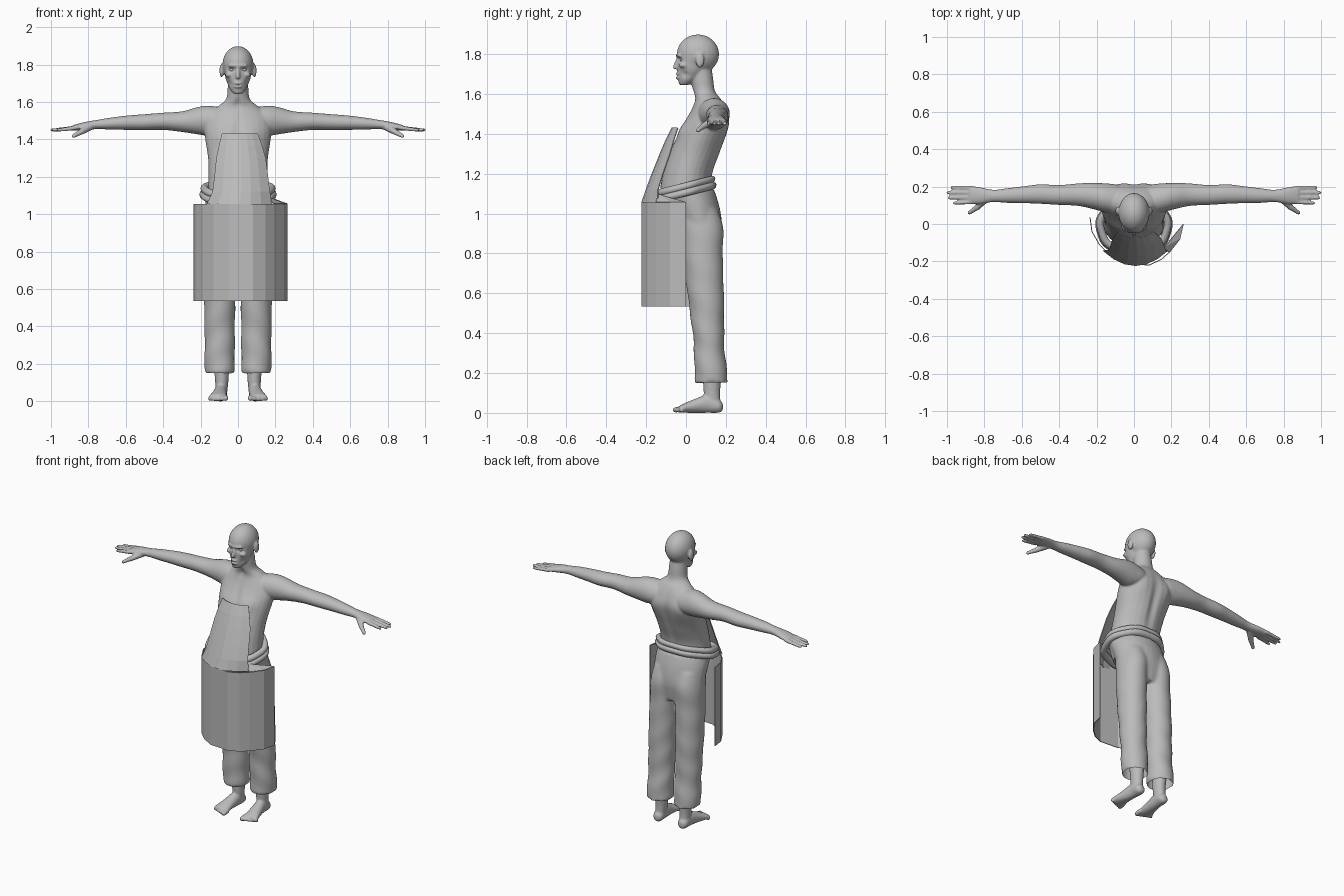
import bpy, bmesh, math
from mathutils import Vector, Matrix

old = bpy.data.objects.get("Cube")
if old:
    bpy.data.objects.remove(old, do_unlink=True)

grey = bpy.data.materials.new("plain grey")
grey.use_nodes = True
grey.diffuse_color = (0.5, 0.5, 0.5, 1)
grey.node_tree.nodes["Principled BSDF"].inputs["Base Color"].default_value = (0.5, 0.5, 0.5, 1)


def finish(name, bm, smooth=True):
    bmesh.ops.recalc_face_normals(bm, faces=bm.faces)
    for f in bm.faces:
        f.smooth = smooth
    me = bpy.data.meshes.new(name)
    bm.to_mesh(me)
    bm.free()
    me.materials.append(grey)
    ob = bpy.data.objects.new(name, me)
    bpy.context.collection.objects.link(ob)
    return ob


def spline(rows, steps=4):
    """Catmull-Rom interpolation through the section rows."""
    out = []
    for i in range(len(rows) - 1):
        p = [rows[max(0, min(len(rows) - 1, i + k))] for k in (-1, 0, 1, 2)]
        for s in range(steps):
            t = s / steps
            out.append([b + t / 2 * (c - a + t * (2*a - 5*b + 4*c - d + t * (3*(b - c) + d - a)))
                        for a, b, c, d in zip(*p)])
    return out + [list(rows[-1])]


def loft(bm, rows, axis="z", n=28):
    """Closed tube of elliptical sections: (station, centre a, centre b, radius a, radius b)."""
    rings = []
    for t, a, b, ra, rb in spline(rows):
        ring = []
        for k in range(n):
            ang = math.tau * k / n
            u, v = a + ra * math.cos(ang), b + rb * math.sin(ang)
            ring.append(bm.verts.new({"z": (u, v, t), "x": (t, u, v), "y": (u, t, v)}[axis]))
        rings.append(ring)
    for r, q in zip(rings, rings[1:]):
        for k in range(n):
            bm.faces.new((r[k], r[(k + 1) % n], q[(k + 1) % n], q[k]))
    bm.faces.new(rings[0])
    bm.faces.new(rings[-1])


def ball(bm, centre, size):
    bmesh.ops.create_uvsphere(bm, u_segments=24, v_segments=16, radius=1,
                              matrix=Matrix.Translation(centre) @ Matrix.Diagonal((*size, 1)))


def limb(bm, a, b, ra, rb):
    """Tapered rod with round ends, for digits and the nose."""
    a, b = Vector(a), Vector(b)
    rot = (b - a).to_track_quat("Z", "Y").to_matrix().to_4x4()
    bmesh.ops.create_cone(bm, cap_ends=True, segments=14, radius1=ra, radius2=rb,
                          depth=(b - a).length, matrix=Matrix.Translation((a + b) / 2) @ rot)
    ball(bm, a, (ra,) * 3)
    ball(bm, b, (rb,) * 3)


def fuse(ob, voxel, rounds):
    """Merge overlapping parts into one skin and soften it."""
    m = ob.modifiers.new("Fuse", "REMESH")
    m.mode, m.voxel_size, m.use_smooth_shade = "VOXEL", voxel, True
    s = ob.modifiers.new("Soften", "SMOOTH")
    s.factor, s.iterations = 0.5, rounds
    bpy.context.view_layer.objects.active = ob
    for mod in ("Fuse", "Soften"):
        bpy.ops.object.modifier_apply(modifier=mod)


# Torso and neck
bm = bmesh.new()
loft(bm, [(1.0, 0, .02, .15, .12), (1.1, 0, .0, .16, .13), (1.2, 0, .01, .158, .125),
          (1.3, 0, .043, .16, .128), (1.4, 0, .083, .175, .122), (1.47, 0, .107, .18, .11),
          (1.53, 0, .115, .16, .085), (1.575, 0, .11, .11, .066), (1.615, 0, .09, .064, .056),
          (1.68, 0, .08, .055, .056), (1.75, 0, .075, .05, .05)])

# Head with jaw, brow, nose and lips
ball(bm, (0, .06, 1.8), (.083, .106, .099))
loft(bm, [(1.645, 0, -.012, .024, .022), (1.67, 0, .008, .044, .047), (1.72, 0, .03, .065, .073),
          (1.78, 0, .037, .076, .08)])
limb(bm, (0, -.04, 1.782), (0, -.054, 1.735), .008, .012)
ball(bm, (0, -.034, 1.793), (.055, .017, .009))
for z in (1.683, 1.7):
    ball(bm, (0, -.04, z), (.023, .013, .007))

for s in (-1, 1):
    # Ears and cheekbones
    ball(bm, (s * .088, .07, 1.768), (.011, .022, .036))
    ball(bm, (s * .048, -.012, 1.745), (.02, .025, .014))
    # Arm and palm
    arm = [(.08, .125, 1.5, .075, .07), (.16, .14, 1.5, .076, .08), (.22, .15, 1.5, .07, .072),
           (.3, .157, 1.495, .06, .055), (.4, .155, 1.497, .053, .046), (.5, .16, 1.492, .052, .043),
           (.58, .157, 1.49, .046, .039), (.68, .152, 1.485, .039, .032), (.75, .15, 1.48, .033, .025),
           (.82, .152, 1.472, .044, .021), (.88, .156, 1.462, .05, .015)]
    loft(bm, [(s * r[0], *r[1:]) for r in arm], "x")
    # Fingers and thumb
    for y, tip in ((.196, .972), (.168, .994), (.14, .988), (.112, .96)):
        limb(bm, (s * .87, .155 + (y - .154) * .9, 1.462), (s * tip, y, 1.45), .0125, .009)
    limb(bm, (s * .79, .135, 1.468), (s * .84, .088, 1.44), .02, .016)
    limb(bm, (s * .84, .088, 1.44), (s * .88, .06, 1.418), .015, .011)
    # Shin, foot and toes
    loft(bm, [(.03, s * .09, .135, .03, .04), (.1, s * .087, .13, .035, .041),
              (.2, s * .088, .13, .042, .048), (.32, s * .092, .12, .05, .05)])
    loft(bm, [(.185, s * .09, .03, .014, .018), (.165, s * .09, .034, .032, .033),
              (.11, s * .092, .046, .034, .046), (.04, s * .1, .034, .04, .034),
              (-.02, s * .107, .022, .05, .021), (-.035, s * .108, .018, .046, .015)], "y")
    for k in range(5):
        x, r = .066 + .021 * k, .0145 - .0014 * k
        limb(bm, (s * x, -.02, .02), (s * x, -.052 + .008 * k, r + .001), r, r)
body = finish("body", bm)
fuse(body, .006, 4)

# Muscle and face relief: centre, spread, push
relief = [((0, -.04, 1.692), (.02, .03, .004), (0, .008, 0)),
          ((0, .2, 1.32), (.025, .1, .17), (0, -.014, 0)),
          ((0, 0, 1.45), (.02, .08, .08), (0, .008, 0)),
          ((0, .03, 1.59), (.018, .03, .03), (0, .01, 0))]
for s in (-1, 1):
    relief += [((s * .033, -.04, 1.773), (.017, .03, .011), (0, .012, 0)),
               ((s * .088, -.02, 1.42), (.06, .06, .045), (0, -.014, 0)),
               ((s * .1, .21, 1.44), (.05, .06, .08), (0, .012, 0)),
               ((s * .05, -.01, 1.7), (.014, .03, .018), (-s * .006, .004, 0))]
for v in body.data.vertices:
    for c, spread, push in relief:
        d = sum(((v.co[i] - c[i]) / spread[i]) ** 2 for i in range(3))
        if d < 6:
            v.co += Vector(push) * math.exp(-d)

# Eyes
bm = bmesh.new()
for s in (-1, 1):
    ball(bm, (s * .033, -.017, 1.773), (.013, .013, .011))
finish("eyes", bm)

# Loose trousers with open hems
bm = bmesh.new()
loft(bm, [(.82, 0, .085, .11, .08), (.92, 0, .08, .165, .1), (1.03, 0, .045, .175, .125),
          (1.12, 0, .006, .17, .135)])
for s in (-1, 1):
    loft(bm, [(.15, s * .1, .128, .079, .084), (.2, s * .098, .124, .081, .082),
              (.35, s * .098, .115, .081, .077), (.5, s * .098, .106, .083, .086),
              (.65, s * .096, .095, .086, .094), (.8, s * .091, .085, .089, .1),
              (.93, s * .085, .08, .088, .107), (1.02, s * .08, .06, .08, .1)])
trousers = finish("trousers", bm)
fuse(trousers, .01, 5)
bm = bmesh.new()
bm.from_mesh(trousers.data)
bmesh.ops.delete(bm, geom=[f for f in bm.faces if f.normal.z < -.75 and f.calc_center_median().z < .2],
                 context="FACES")
for v in bm.verts:
    # Soft slanting folds, strongest at the hem
    fold = math.sin(38 * v.co.z + 22 * abs(v.co.x) + 15 * v.co.y)
    v.co += v.normal * .003 * fold * max(.3, 1 - v.co.z)
bm.to_mesh(trousers.data)
bm.free()

# Rolled waistband, tilted down to the front
for name, lift, grow in (("upper_waist_roll", .018, 0), ("lower_waist_roll", -.014, .006)):
    bm = bmesh.new()
    rings = []
    for k in range(64):
        a = math.tau * k / 64
        ring = []
        for j in range(10):
            b = math.tau * j / 10
            out = .02 * math.cos(b) + grow + .003 * math.sin(7 * a)
            y = -.012 + (.142 + out) * math.sin(a)
            ring.append(bm.verts.new(((.18 + out) * math.cos(a), y,
                                      1.12 + .25 * y + lift + .02 * math.sin(b))))
        rings.append(ring)
    for k in range(64):
        r, q = rings[k], rings[(k + 1) % 64]
        for j in range(10):
            bm.faces.new((r[j], r[(j + 1) % 10], q[(j + 1) % 10], q[j]))
    finish(name, bm)


def sheet(name, rows):
    """Thin faceted cloth panel from rows of points."""
    bm = bmesh.new()
    grid = [[bm.verts.new(p) for p in row] for row in rows]
    for r, q in zip(grid, grid[1:]):
        for k in range(len(r) - 1):
            bm.faces.new((r[k], r[k + 1], q[k + 1], q[k]))
    ob = finish(name, bm, False)
    m = ob.modifiers.new("Thickness", "SOLIDIFY")
    m.thickness, m.offset = .005, 0


# Apron skirt, bib and folded corner
skirt = [(-.235, .035), (-.225, -.04), (-.185, -.11), (-.13, -.165), (-.05, -.21), (.08, -.22),
         (.145, -.19), (.19, -.15), (.245, -.08), (.263, 0)]
sheet("apron_skirt", [[(x, y, z) for x, y in skirt] for z in (.535, 1.055)])
bib = []
for z, left, right, y, curve in ((1.055, -.165, .18, -.222, .08), (1.12, -.135, .17, -.2, .06),
                                 (1.2, -.125, .16, -.17, .055), (1.3, -.115, .147, -.13, .05),
                                 (1.37, -.1, .127, -.1, .04), (1.43, -.085, .105, -.07, .03)):
    ts = [k / 3 - 1 for k in range(7)]
    bib.append([((left + right) / 2 + t * (right - left) / 2, y + curve * t * t, z) for t in ts])
sheet("apron_bib", bib)
sheet("apron_corner_fold", [[(.145, -.14, 1.1), (.165, -.12, 1.09), (.263, 0, 1.056)],
                            [(.19, -.15, 1.056), (.245, -.08, 1.056), (.264, -.002, 1.055)]])
